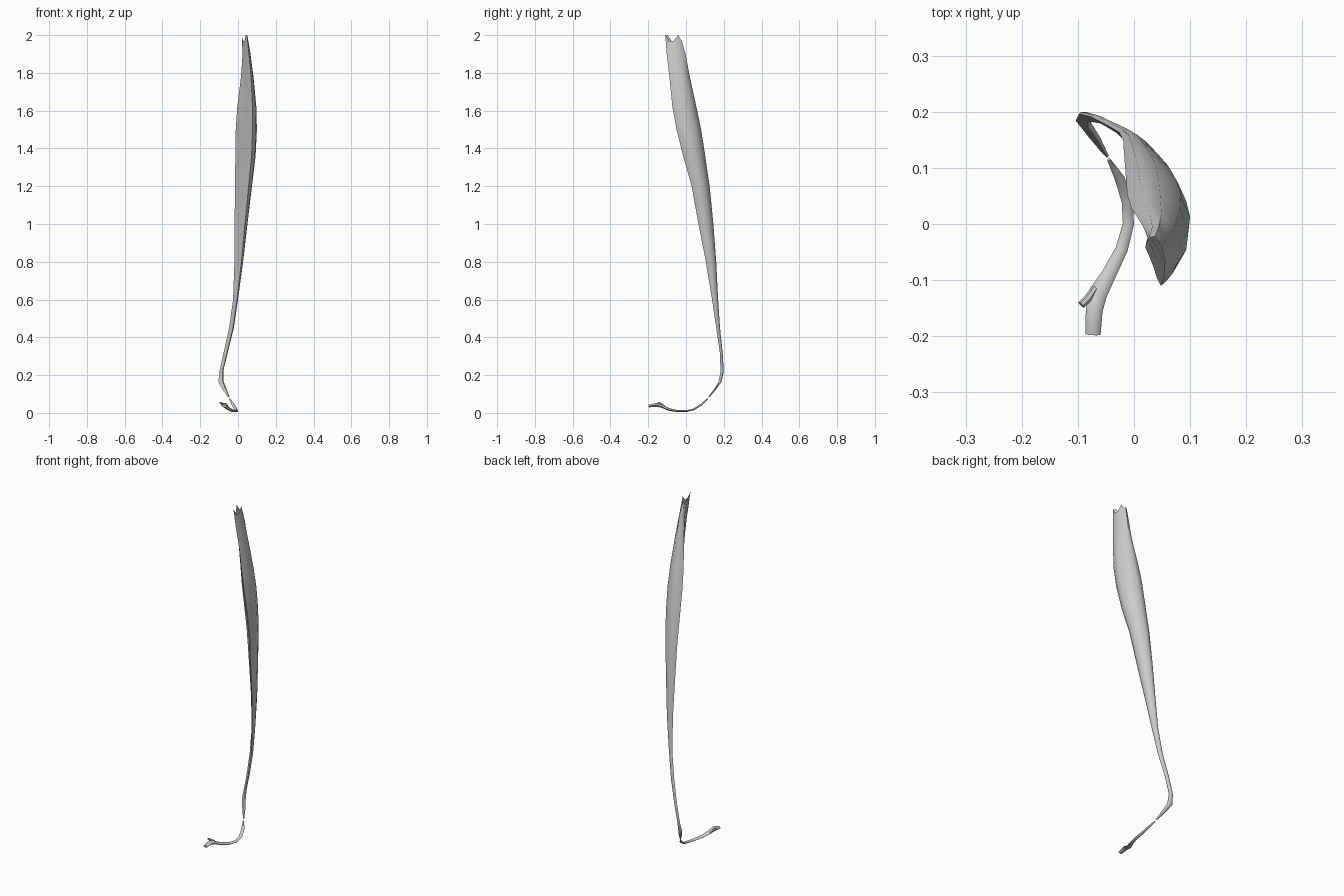
import bpy, bmesh, math
from mathutils import Vector


def loft(name, rings, cap_start=True, cap_end=True):
    bm = bmesh.new()
    vs = [[bm.verts.new(p) for p in r] for r in rings]
    n = len(vs[0])
    for a, b in zip(vs, vs[1:]):
        for i in range(n):
            j = (i + 1) % n
            bm.faces.new((a[i], a[j], b[j], b[i]))
    if cap_start:
        bm.faces.new(vs[0][::-1])
    if cap_end:
        bm.faces.new(vs[-1])
    bmesh.ops.recalc_face_normals(bm, faces=bm.faces)
    me = bpy.data.meshes.new(name)
    bm.to_mesh(me)
    bm.free()
    ob = bpy.data.objects.new(name, me)
    bpy.context.collection.objects.link(ob)
    bpy.context.view_layer.objects.active = ob
    bpy.ops.object.select_all(action='DESELECT')
    ob.select_set(True)
    bpy.ops.object.shade_smooth_by_angle(angle=math.radians(50))
    return ob


def strip(name, path):
    # flattened hexagonal cord along x, y, z, width, thickness points
    rings = []
    for i, (x, y, z, w, t) in enumerate(path):
        a = Vector(path[max(i - 1, 0)][:3])
        b = Vector(path[min(i + 1, len(path) - 1)][:3])
        tan = (b - a).normalized()
        side = tan.cross(Vector((0, 0, 1))).normalized()
        up = side.cross(tan)
        rings.append([Vector((x, y, z)) + side * (w / 2 * u) + up * (t / 2 * v)
                      for u, v in ((1, 0), (.5, 1), (-.5, 1), (-1, 0), (-.5, -1), (.5, -1))])
    return loft(name, rings)


# Crescent section, scaled into the extents of each level
crescent = [(.8, 0), (.96, .2), (1, .48), (.85, .78), (.5, 1),
            (.2, .97), (0, .78), (.2, .6), (.4, .4), (.6, .15)]

# Muscle belly narrowing to the tendon: z, x min, x max, y min, y max
levels = [
    (1.98, .020, .055, -.110, -.022),
    (1.90, .024, .066, -.102, -.002),
    (1.78, .016, .082, -.088, .020),
    (1.62, -.004, .097, -.072, .055),
    (1.50, -.012, .100, -.050, .080),
    (1.36, -.014, .093, -.015, .102),
    (1.20, -.016, .074, .030, .125),
    (1.00, -.018, .050, .066, .145),
    (.80, -.019, .027, .105, .160),
    (.60, -.026, .000, .138, .170),
    (.45, -.047, -.022, .160, .180),
    (.32, -.076, -.054, .179, .194),
    (.22, -.098, -.078, .183, .200),
    (.165, -.104, -.076, .172, .188),
    (.125, -.083, -.060, .148, .160),
    (.085, -.055, -.045, .118, .126),
]
rings = []
for k, (z, x0, x1, y0, y1) in enumerate(levels):
    rings.append([(x0 + u * (x1 - x0), y0 + v * (y1 - y0),
                   z + ((.02 if i % 3 == 0 else -.012) if k == 0 else 0))
                  for i, (u, v) in enumerate(crescent)])
loft("muscle_belly", rings, cap_start=False)

# Tendon passing under the foot
strip("foot_tendon", [
    (-.045, .115, .075, .006, .006),
    (-.025, .080, .043, .018, .008),
    (-.012, .040, .018, .020, .008),
    (-.010, .000, .009, .020, .010),
    (-.022, -.045, .009, .022, .010),
    (-.045, -.090, .018, .026, .012),
    (-.065, -.125, .034, .034, .014),
    (-.071, -.155, .043, .030, .020),
    (-.073, -.197, .036, .027, .014),
])

# Small side slip at the end of the tendon
strip("tendon_slip", [
    (-.070, -.115, .034, .012, .010),
    (-.082, -.132, .047, .014, .010),
    (-.094, -.144, .055, .014, .008),
])
